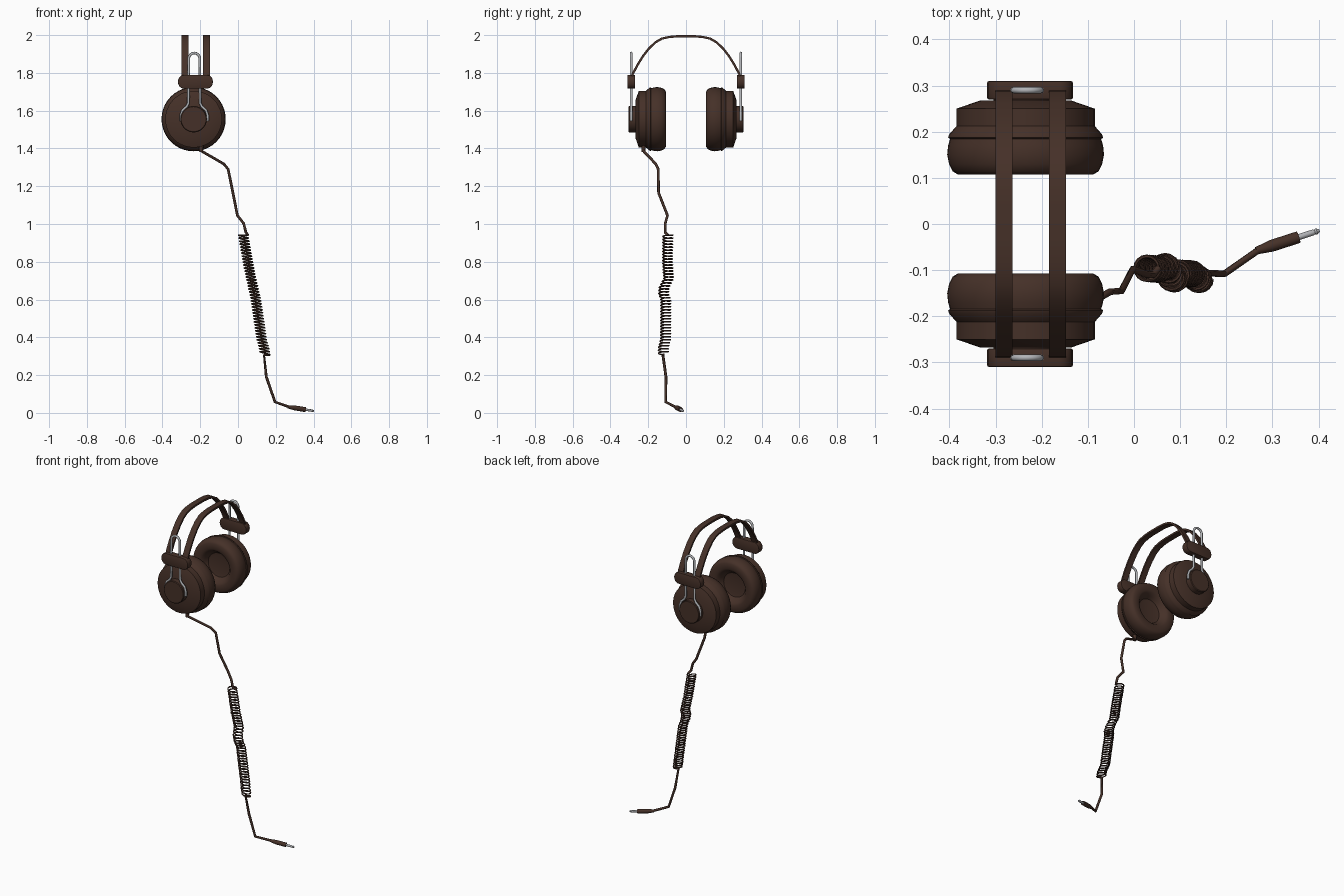
import bpy, bmesh, math
from mathutils import Vector

if "Cube" in bpy.data.objects:
    bpy.data.objects.remove(bpy.data.objects["Cube"])


def material(name, rgb):
    m = bpy.data.materials.new(name)
    m.diffuse_color = (*rgb, 1)
    m.use_nodes = True
    m.node_tree.nodes["Principled BSDF"].inputs["Base Color"].default_value = m.diffuse_color
    return m


BROWN = material("brown", (0.06, 0.03, 0.021))
STEEL = material("steel", (0.45, 0.46, 0.48))


def finish(ob, mat, angle=35):
    ob.data.materials.append(mat)
    bpy.ops.object.select_all(action='DESELECT')
    ob.select_set(True)
    bpy.context.view_layer.objects.active = ob
    bpy.ops.object.shade_smooth_by_angle(angle=math.radians(angle))
    return ob


def from_bmesh(name, bm, mat):
    bmesh.ops.recalc_face_normals(bm, faces=bm.faces)
    me = bpy.data.meshes.new(name)
    bm.to_mesh(me)
    bm.free()
    ob = bpy.data.objects.new(name, me)
    bpy.context.collection.objects.link(ob)
    return finish(ob, mat)


def lathe(name, profile, origin, axis, mat, n=40):
    """Spin (radius, distance) points around an axis."""
    bm = bmesh.new()
    rot = Vector((0, 0, 1)).rotation_difference(Vector(axis).normalized())
    vs = [bm.verts.new((r, 0, d)) for r, d in profile]
    es = [bm.edges.new(p) for p in zip(vs, vs[1:])]
    bmesh.ops.spin(bm, geom=vs + es, cent=(0, 0, 0), axis=(0, 0, 1),
                   angle=2 * math.pi, steps=n)
    bmesh.ops.remove_doubles(bm, verts=bm.verts, dist=1e-5)
    for v in bm.verts:
        v.co = rot @ v.co + Vector(origin)
    return from_bmesh(name, bm, mat)


def tube(name, points, radius, mat, res=2):
    """Round wire along a path."""
    cu = bpy.data.curves.new(name, 'CURVE')
    cu.dimensions = '3D'
    cu.bevel_depth, cu.bevel_resolution, cu.use_fill_caps = radius, res, True
    sp = cu.splines.new('POLY')
    sp.points.add(len(points) - 1)
    for p, co in zip(sp.points, points):
        p.co = (*co, 1)
    ob = bpy.data.objects.new(name, cu)
    bpy.context.collection.objects.link(ob)
    bpy.ops.object.select_all(action='DESELECT')
    ob.select_set(True)
    bpy.context.view_layer.objects.active = ob
    bpy.ops.object.convert(target='MESH')
    return finish(bpy.context.object, mat, 50)


def extrude_outline(name, outline, offset, mat, bevel=0):
    """Prism from a closed outline."""
    bm = bmesh.new()
    f = bm.faces.new([bm.verts.new(p) for p in outline])
    ext = bmesh.ops.extrude_face_region(bm, geom=[f])
    bmesh.ops.translate(bm, vec=offset,
                        verts=[g for g in ext['geom'] if isinstance(g, bmesh.types.BMVert)])
    if bevel:
        rim = [e for e in bm.edges if any(len(q.verts) > 4 for q in e.link_faces)]
        bmesh.ops.bevel(bm, geom=rim, offset=bevel, segments=2, profile=0.5, affect='EDGES')
    return from_bmesh(name, bm, mat)


CX, CZ, BX = -0.235, 1.555, -0.2255
CUSHION = [(0, .150), (.06, .150), (.075, .147), (.088, .128), (.100, .113), (.113, .107),
           (.146, .107), (.158, .114), (.166, .130), (.170, .150), (.168, .170), (.163, .187), (0, .187)]
SHELL = [(0, .184), (.163, .184), (.168, .187), (.166, .194), (.152, .210), (.150, .212),
         (.150, .250), (.098, .268), (0, .268)]
CAP = [(0, .262), (.070, .262), (.070, .301), (.066, .305), (0, .305)]

for side, s in (("front", -1), ("back", 1)):
    # Ear cup
    for part, prof in (("ear_cushion", CUSHION), ("cup_shell", SHELL), ("cup_cap", CAP)):
        lathe(f"{side}_{part}", prof, (CX, 0, CZ), (0, s, 0), BROWN)

    # Slider block with rounded ends
    outline = []
    for sx in (1, -1):
        for i in range(9):
            a = math.radians(-90 + 180 * i / 8)
            outline.append((BX + sx * (0.063 + 0.03 * math.cos(a)), s * 0.270,
                            1.753 + sx * 0.036 * math.sin(a)))
    extrude_outline(f"{side}_slider_block", outline, (0, s * 0.040, 0), BROWN, 0.004)

    # Steel yoke wire
    half = [(.071, 1.545), (.071, 1.575), (.062, 1.602), (.040, 1.622), (.031, 1.640), (.029, 1.880)]
    arch = [(.029 * math.cos(math.pi * i / 8), 1.876 + .029 * math.sin(math.pi * i / 8))
            for i in range(1, 8)]
    path = half + arch + [(-x, z) for x, z in reversed(half)]
    tube(f"{side}_yoke_wire", [(BX - 0.006 + x, s * 0.290, z) for x, z in path], 0.007, STEEL)

# Two headband straps
arc = [(.292, 1.770), (.288, 1.795), (.262, 1.845), (.232, 1.893), (.200, 1.934), (.165, 1.967),
       (.130, 1.987), (.090, 1.996), (.045, 2.0)]
top = [Vector((0, y, z)) for y, z in arc] + [Vector((0, -y, z)) for y, z in reversed(arc)]
under = []
for i, p in enumerate(top):
    t = (top[min(i + 1, len(top) - 1)] - top[max(i - 1, 0)]).normalized()
    under.append(p + Vector((0, t.z, -t.y)) * -0.012 if t.y > 0 else p - Vector((0, t.z, -t.y)) * 0.012)
for name, x in (("left_strap", -0.300), ("right_strap", -0.184)):
    bm = bmesh.new()
    rows = [[bm.verts.new((x + dx, q.y, q.z)) for q, dx in
             ((a, 0), (a, .037), (b, .037), (b, 0))] for a, b in zip(top, under)]
    for r0, r1 in zip(rows, rows[1:]):
        for k in range(4):
            bm.faces.new((r0[k], r0[(k + 1) % 4], r1[(k + 1) % 4], r1[k]))
    bm.faces.new(rows[0])
    bm.faces.new(rows[-1])
    if max(q.z for q in under) > 2.0:      # keep thickness on the inner side
        for r, a, b in zip(rows, top, under):
            for v in r[2:]:
                v.co.y, v.co.z = 2 * a.y - b.y, 2 * a.z - b.z
    from_bmesh(name, bm, BROWN)

# Coiled middle of the cable: helix around a wobbling axis
AXIS = [(.027, -.096, .945), (.052, -.098, .80), (.070, -.092, .71), (.080, -.116, .665),
        (.088, -.119, .63), (.095, -.107, .60), (.125, -.108, .39), (.138, -.120, .345), (.143, -.120, .312)]


def axis_at(z):
    for a, b in zip(AXIS, AXIS[1:]):
        if z >= b[2]:
            return Vector(a).lerp(Vector(b), (a[2] - z) / (a[2] - b[2]))
    return Vector(AXIS[-1])


TURNS, STEP = 40, 16
coil = []
for i in range(TURNS * STEP + 1):
    c = axis_at(.945 - .633 * i / (TURNS * STEP))
    a = 2 * math.pi * i / STEP
    coil.append(c + Vector((.026 * math.cos(a), .026 * math.sin(a), -.004 * math.cos(a))))
tube("cable_coil", coil, 0.004, BROWN, 1)

# Straight cable ends
tube("upper_cable", [(-.193, -.225, 1.392), (-.188, -.222, 1.383), (-.075, -.160, 1.318), (-.052, -.147, 1.290),
                     (-.027, -.145, 1.165), (-.003, -.098, 1.045), (.030, -.110, 1.003),
                     (.042, -.110, .955), coil[0]], 0.0075, BROWN)
tube("lower_cable", [coil[-1], (.138, -.122, .305), (.150, -.106, .190), (.196, -.108, .058),
                     (.272, -.055, .031)], 0.0075, BROWN)
lathe("cable_stub", [(0, 0), (.010, 0), (.012, .045), (0, .045)], (-.195, -.225, 1.380), (0, 0, 1), BROWN, 16)

# Plug
start, end = Vector((.265, -.058, .032)), Vector((.402, -.014, .010))
d = end - start
lathe("plug_handle", [(0, 0), (.008, 0), (.013, .035), (.013, .097), (0, .097)], start, d, BROWN, 16)
L = d.length
lathe("plug_pin", [(0, .09), (.0065, .09), (.0065, L - .014), (.005, L - .011), (.007, L - .007), (.003, L), (0, L)],
      start, d, STEEL, 16)
